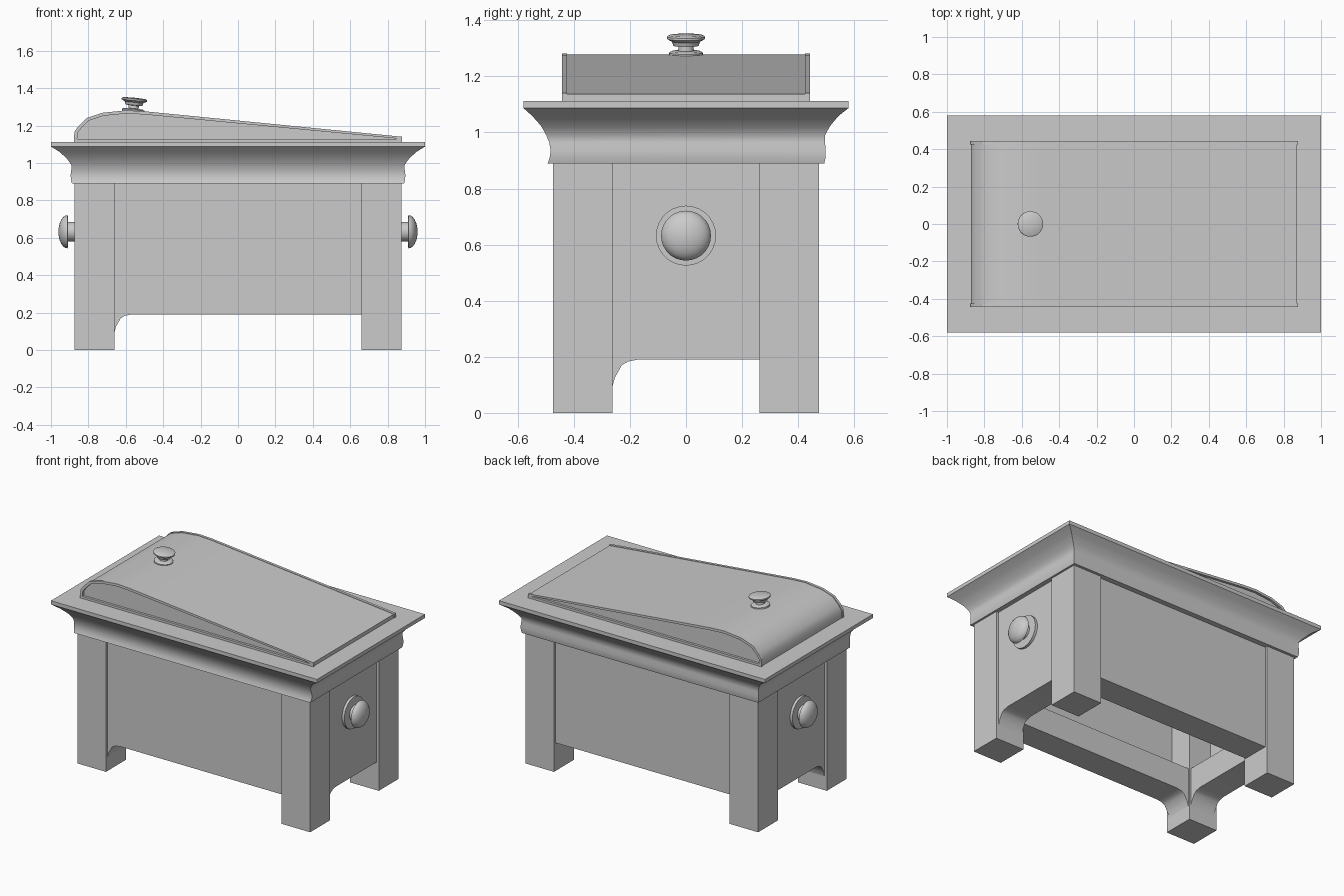
import bpy, bmesh, math
from mathutils import Matrix

if "Cube" in bpy.data.objects:
    bpy.data.objects.remove(bpy.data.objects["Cube"])


def finish(name, bm, smooth=None):
    bmesh.ops.recalc_face_normals(bm, faces=bm.faces)
    me = bpy.data.meshes.new(name)
    bm.to_mesh(me)
    bm.free()
    ob = bpy.data.objects.new(name, me)
    bpy.context.collection.objects.link(ob)
    if smooth:
        bpy.ops.object.select_all(action='DESELECT')
        ob.select_set(True)
        bpy.context.view_layer.objects.active = ob
        bpy.ops.object.shade_smooth_by_angle(angle=math.radians(smooth))
    return ob


def loft(name, rings, cap=True, closed=False, smooth=None):
    """Skin a list of equal-length closed rings."""
    bm = bmesh.new()
    vs = [[bm.verts.new(p) for p in r] for r in rings]
    n = len(rings[0])
    pairs = list(zip(vs, vs[1:])) + ([(vs[-1], vs[0])] if closed else [])
    for a, b in pairs:
        for i in range(n):
            j = (i + 1) % n
            bm.faces.new((a[i], a[j], b[j], b[i]))
    if cap and not closed:
        bm.faces.new(vs[0])
        bm.faces.new(vs[-1])
    return finish(name, bm, smooth)


def at(pts, axis, d):
    return [(d, p, z) if axis == 'x' else (p, d, z) for p, z in pts]


def prism(name, pts, axis, a, b, smooth=None):
    return loft(name, [at(pts, axis, a), at(pts, axis, b)], smooth=smooth)


def box(name, x0, x1, y0, y1, z0, z1):
    return prism(name, [(x0, z0), (x1, z0), (x1, z1), (x0, z1)], 'y', y0, y1)


def turned(name, profile, mat, n=28):
    """Lathe (radius, height) pairs around local z."""
    rings = [[(r * math.cos(2 * math.pi * i / n), r * math.sin(2 * math.pi * i / n), h)
              for i in range(n)] for r, h in profile]
    ob = loft(name, rings, smooth=35)
    ob.data.transform(mat)
    return ob


# corner legs
for sx, side in ((-1, "left"), (1, "right")):
    for sy, end in ((-1, "front"), (1, "back")):
        x, y = sorted((sx * .66, sx * .875)), sorted((sy * .262, sy * .475))
        box(f"{end}_{side}_leg", *x, *y, 0, .9)

# recessed panels and thick bottom rails, some with a curved bracket at one leg
BRACKET = [(.09, .19), (.055, .183), (.033, .17), (.008, .125), (0, .095)]
for name, axis, half, s, outer, bracket in (
        ("front", 'y', .66, -1, .457, True), ("back", 'y', .66, 1, .457, False),
        ("left", 'x', .262, -1, .857, True), ("right", 'x', .262, 1, .857, True)):
    prism(name + "_panel", [(-half, .36), (half, .36), (half, .9), (-half, .9)],
          axis, s * outer, s * (outer - .03))
    low = [(-half + d, z) for d, z in BRACKET] if bracket else [(-half, .19)]
    prism(name + "_rail", [(-half, .36), (half, .36), (half, .19)] + low,
          axis, s * outer, s * (outer - .185), smooth=40)

# flared cornice: (flare at sides and back, flare at front, height)
CORNICE = [(0, 0, .89), (.05, -.08, .91), (.06, -.12, .935), (.03, -.06, .965), (.03, .06, .99),
           (.22, .25, 1.02), (.38, .42, 1.038), (.6, .65, 1.06), (1, 1, 1.087)]
rings = []
for f, g, z in CORNICE:
    x, yb, yf = .888 + .112 * f, .493 + .087 * f, -.493 - .087 * g
    rings.append([(-x, yf, z), (x, yf, z), (x, yb, z), (-x, yb, z)])
loft("cornice", rings, smooth=40)
box("top_board", -1, 1, -.58, .58, 1.087, 1.112)

# sloping lid: solid core between two raised side frames
OUTER = [(-.877, 1.112), (-.875, 1.165), (-.855, 1.195), (-.81, 1.24), (-.725, 1.268),
         (-.6, 1.281), (-.5, 1.276), (.877, 1.14), (.877, 1.112)]
INNER = [(-.86, 1.127), (-.857, 1.16), (-.84, 1.185), (-.80, 1.225), (-.72, 1.252),
         (-.6, 1.264), (-.5, 1.259), (.845, 1.131), (.85, 1.127)]
prism("lid", [(x * .995, max(1.112, z - .003)) for x, z in OUTER], 'y', -.427, .427, smooth=40)
for s, side in ((-1, "front"), (1, "back")):
    a, b = s * .425, s * .443
    loft(f"lid_{side}_frame", [at(OUTER, 'y', a), at(OUTER, 'y', b),
                               at(INNER, 'y', b), at(INNER, 'y', a)], closed=True)

# lid knob, tilted with the slope
LID_KNOB = [(.06, -.005), (.06, .005), (.05, .011), (.028, .012), (.027, .028), (.045, .03),
            (.05, .045), (.068, .055), (.068, .063), (.06, .068), (.01, .07)]
turned("lid_knob", LID_KNOB,
       Matrix.Translation((-.56, 0, 1.279)) @ Matrix.Rotation(math.radians(5.7), 4, 'Y'))

# round end knobs on backing discs
KNOB = [(.107, -.002), (.107, .017), (.052, .018), (.052, .053), (.084, .053)]
KNOB += [(.089 * math.cos(t), .055 + .048 * math.sin(t))
         for t in [math.radians(a) for a in (0, 15, 30, 45, 60, 75, 87)]]
for s, side in ((-1, "left"), (1, "right")):
    turned(side + "_knob", KNOB,
           Matrix.Translation((s * .857, 0, .632)) @ Matrix.Rotation(s * math.pi / 2, 4, 'Y'))
